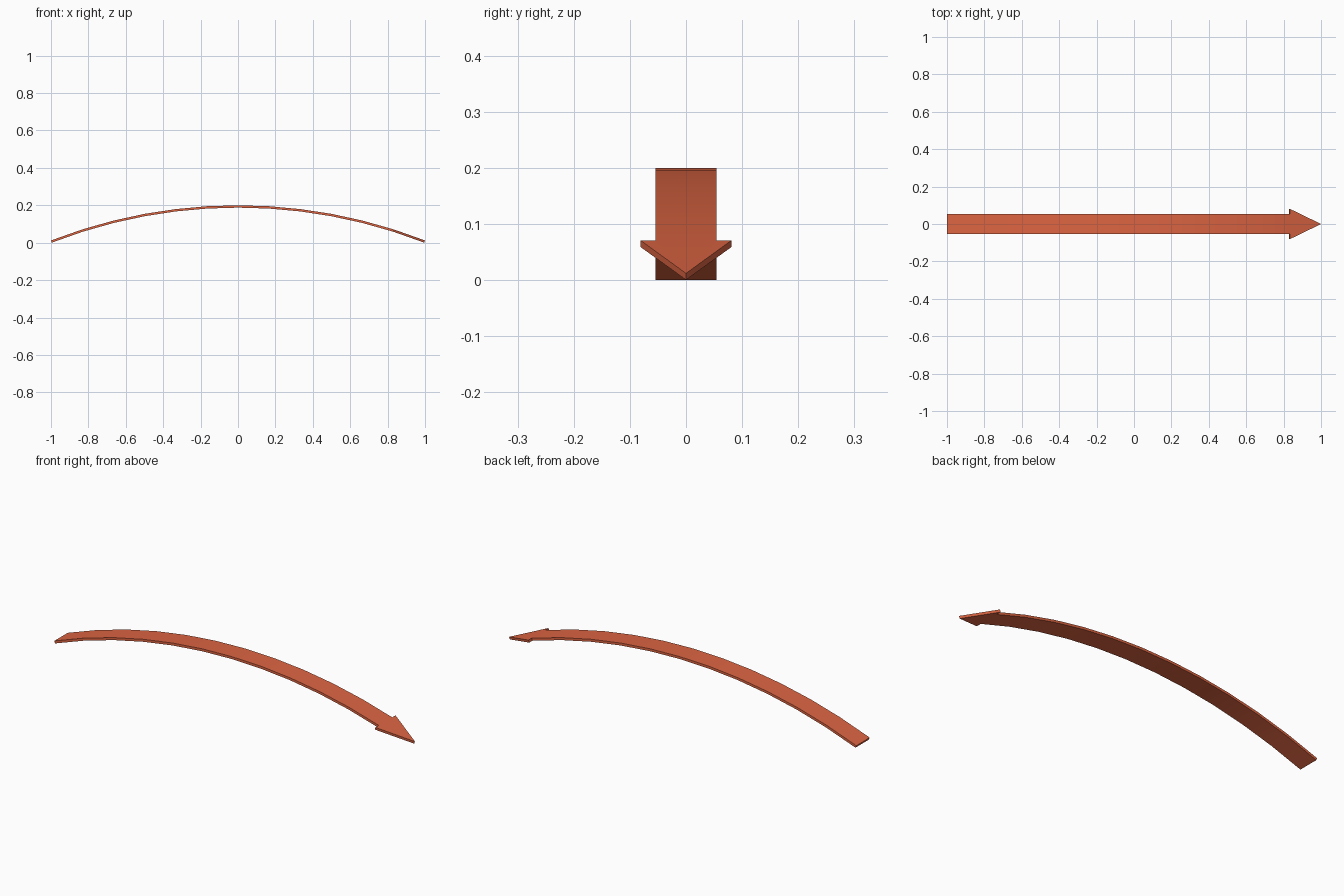
import bpy, bmesh, math

if "Cube" in bpy.data.objects:
    bpy.data.objects.remove(bpy.data.objects["Cube"])

SAG = 0.188                      # rise of the arch over its half span of 1
R = (1 + SAG ** 2) / (2 * SAG)   # radius of the upper surface
T = 0.0125                       # thickness
SHAFT, HEAD = 0.054, 0.081       # half widths
STEPS = 12


def arc_point(x, y, depth):
    """Point on the arch at upper-surface position x, sunk radially by depth."""
    a = math.asin(x / R)
    return ((R - depth) * math.sin(a), y, 0.2 - R + (R - depth) * math.cos(a))


bm = bmesh.new()
xs = [-1 + 2 * i / STEPS for i in range(STEPS)]   # last step is the arrowhead


def top_vert(x, y):
    return bm.verts.new(arc_point(x, y, 0))


# Curved shaft strip
rows = [(top_vert(x, -SHAFT), top_vert(x, SHAFT)) for x in xs]
for (a, b), (c, d) in zip(rows, rows[1:]):
    bm.faces.new((a, c, d, b))

# Flat triangular arrowhead sharing the last shaft row
head_x = xs[-1]
right, left, tip = top_vert(head_x, -HEAD), top_vert(head_x, HEAD), top_vert(1, 0)
bm.faces.new((right, tip, left, rows[-1][1], rows[-1][0]))

# Radially offset underside and side walls
bm.verts.ensure_lookup_table()
top_faces = list(bm.faces)
border = [e for e in bm.edges if e.is_boundary]
border_pairs = []
for e in border:
    lp = e.link_loops[0]
    border_pairs.append((lp.vert, lp.link_loop_next.vert))
under = {}
for v in list(bm.verts):
    under[v] = bm.verts.new(arc_point(v.co.x, v.co.y, T))
for f in top_faces:
    bm.faces.new([under[v] for v in reversed(f.verts)])
for a, b in border_pairs:
    bm.faces.new((b, a, under[a], under[b]))
bmesh.ops.recalc_face_normals(bm, faces=bm.faces)

mesh = bpy.data.meshes.new("curved_arrow")
bm.to_mesh(mesh)
bm.free()
arrow = bpy.data.objects.new("curved_arrow", mesh)
bpy.context.collection.objects.link(arrow)

# Orange-red colour
mat = bpy.data.materials.new("orange_red")
mat.diffuse_color = (0.72, 0.13, 0.055, 1)
mat.use_nodes = True
mat.node_tree.nodes["Principled BSDF"].inputs["Base Color"].default_value = mat.diffuse_color
mesh.materials.append(mat)

# Smooth along the arch, sharp at the rim
bpy.context.view_layer.objects.active = arrow
arrow.select_set(True)
bpy.ops.object.shade_smooth_by_angle(angle=math.radians(30))
